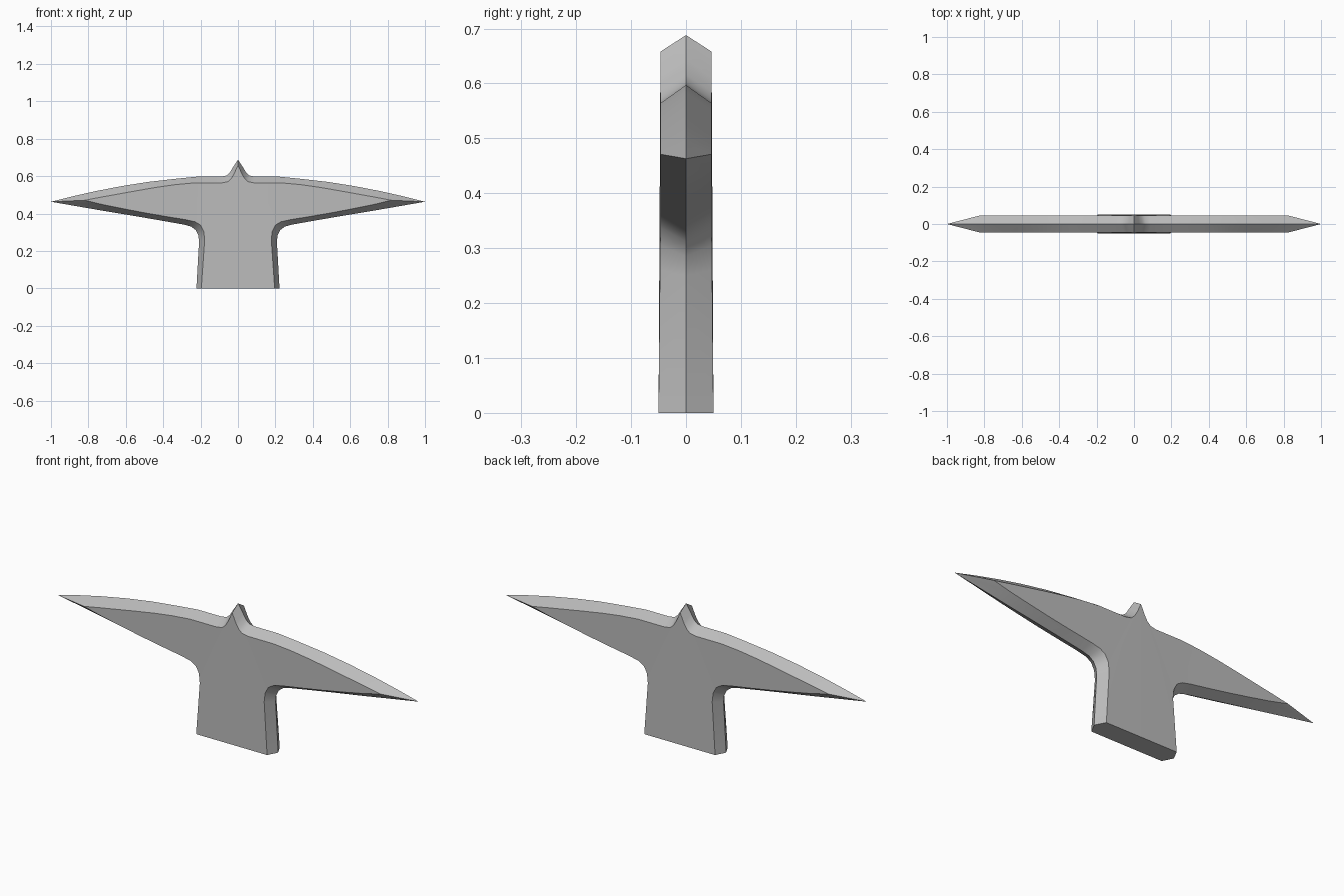
import bpy, bmesh, math
from mathutils import Vector

if "Cube" in bpy.data.objects:
    bpy.data.objects.remove(bpy.data.objects["Cube"], do_unlink=True)

grey = bpy.data.materials.new("plain grey")
grey.use_nodes = True
colour = (0.5, 0.5, 0.5, 1)
grey.diffuse_color = colour
grey.node_tree.nodes["Principled BSDF"].inputs["Base Color"].default_value = colour

# Half outlines (x, z) from the centre out to the wing tip
RIDGE_TOP = [(0, .688), (.028, .645), (.045, .617), (.062, .603), (.09, .597), (.22, .597),
             (.34, .585), (.48, .569), (.62, .547), (.76, .52), (.88, .493), (1, .463)]
FACE_TOP = [(0, .658), (.022, .61), (.037, .585), (.055, .57), (.085, .564), (.23, .564),
            (.33, .555), (.43, .541), (.53, .524), (.63, .506), (.73, .488), (.82, .471)]
RIDGE_LOW = [(0, 0), (.222, 0), (.208, .25), (.212, .285), (.226, .312), (.25, .33),
             (.29, .341), (.42, .364), (.56, .388), (.7, .411), (.85, .437), (1, .463)]
FACE_LOW = [(0, 0), (.196, 0), (.178, .26), (.183, .305), (.2, .338), (.23, .356),
            (.28, .367), (.39, .385), (.5, .404), (.61, .425), (.72, .447), (.82, .471)]


def depth(z):
    """The flat faces thin slightly above the foot."""
    return .0465 + .0035 * max(0, 1 - z / .35)


bm = bmesh.new()


def chain(points, on_ridge):
    return [bm.verts.new((x, 0 if on_ridge else -depth(z), z)) for x, z in points]


ridge_top, ridge_low = chain(RIDGE_TOP, True), chain(RIDGE_LOW, True)
face_top, face_low = chain(FACE_TOP, False), chain(FACE_LOW, False)


def strip(a, b):
    for i in range(len(a) - 1):
        bm.faces.new((a[i], a[i + 1], b[i + 1], b[i]))


# One quarter: upper bevel, flat face, lower bevel and foot
strip(ridge_top, face_top)
strip(face_top, face_low)
strip(face_low, ridge_low)
bmesh.ops.remove_doubles(bm, verts=bm.verts[:], dist=.0005)

# Mirror front to back, then side to side
for axis in (Vector((1, -1, 1)), Vector((-1, 1, 1))):
    copy = bmesh.ops.duplicate(bm, geom=bm.verts[:] + bm.edges[:] + bm.faces[:])
    for item in copy["geom"]:
        if isinstance(item, bmesh.types.BMVert):
            item.co = item.co * axis
    bmesh.ops.remove_doubles(bm, verts=bm.verts[:], dist=.0005)
bmesh.ops.recalc_face_normals(bm, faces=bm.faces[:])

mesh = bpy.data.meshes.new("winged_head")
bm.to_mesh(mesh)
bm.free()
mesh.materials.append(grey)
head = bpy.data.objects.new("winged_head", mesh)
bpy.context.collection.objects.link(head)

# Smooth curves with crisp bevel edges
bpy.ops.object.select_all(action="DESELECT")
head.select_set(True)
bpy.context.view_layer.objects.active = head
bpy.ops.object.shade_smooth_by_angle(angle=math.radians(33))
